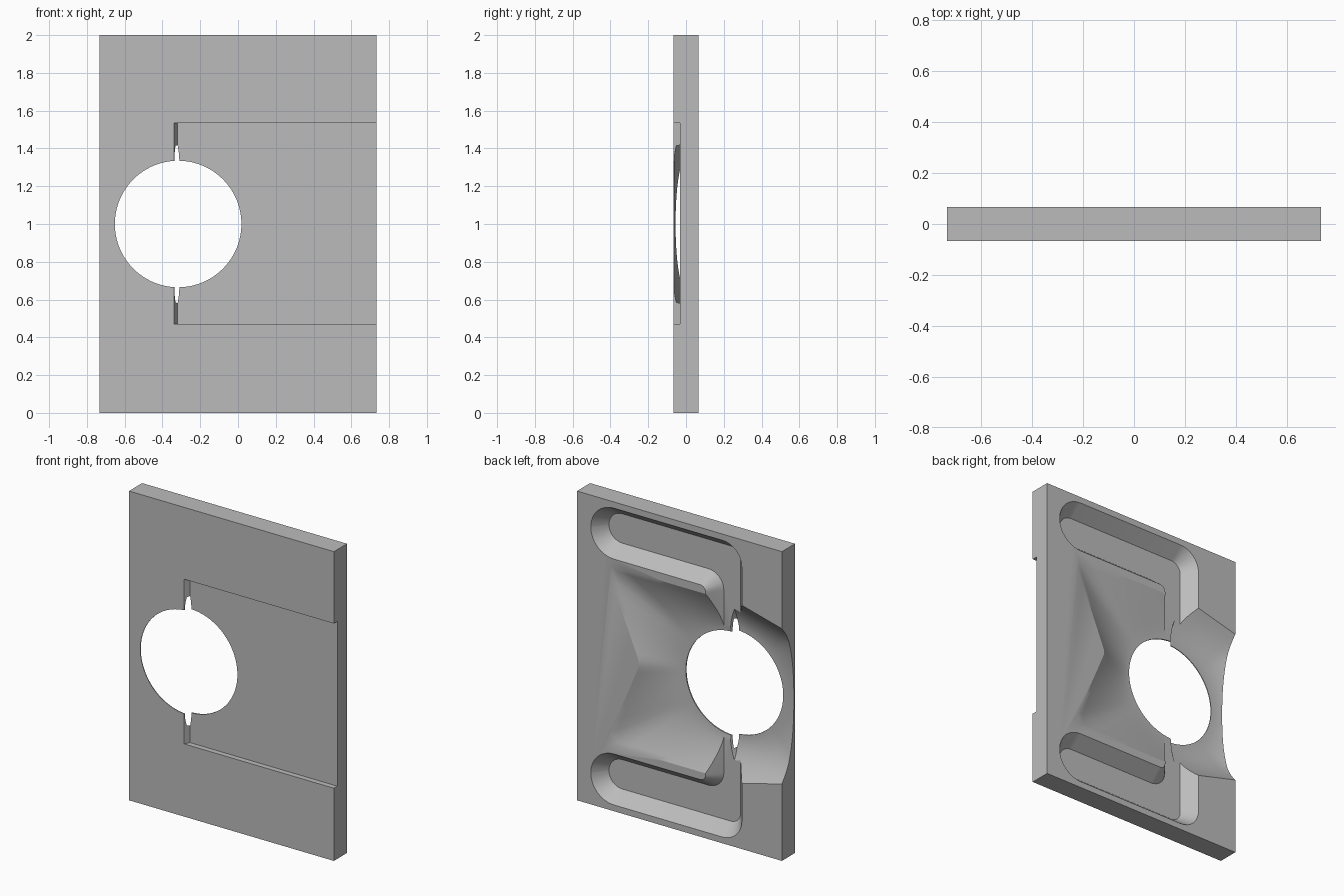
import bpy, bmesh
from math import sin, cos, pi, radians
from mathutils import Vector

if "Cube" in bpy.data.objects:
    bpy.data.objects.remove(bpy.data.objects["Cube"])

W, D, H = 0.733, 0.067, 2.0        # half width, half depth, height
CX, CZ, R = -0.317, 1.0, 0.335     # round opening

grey = bpy.data.materials.new("plain_grey")
grey.use_nodes = True
grey.diffuse_color = (0.5, 0.5, 0.5, 1)
grey.node_tree.nodes["Principled BSDF"].inputs["Base Color"].default_value = (0.5, 0.5, 0.5, 1)


def loft(name, rings, hub=None):
    """Closed solid through matching rings; ends are n-gons, or fans around a hub."""
    bm = bmesh.new()
    loops = [[bm.verts.new(p) for p in ring] for ring in rings]
    n = len(loops[0])
    for a, b in zip(loops, loops[1:]):
        for i in range(n):
            j = (i + 1) % n
            bm.faces.new((a[i], a[j], b[j], b[i]))
    for k, loop in enumerate((loops[0], loops[-1])):
        if hub:
            c = bm.verts.new(hub[k])
            for i in range(n):
                bm.faces.new((loop[i], loop[(i + 1) % n], c))
        else:
            bm.faces.new(loop)
    bmesh.ops.recalc_face_normals(bm, faces=bm.faces)
    mesh = bpy.data.meshes.new(name)
    bm.to_mesh(mesh)
    bm.free()
    mesh.materials.append(grey)
    ob = bpy.data.objects.new(name, mesh)
    bpy.context.collection.objects.link(ob)
    return ob


def rect(x0, x1, z0, z1, y):
    return [(x0, y, z0), (x1, y, z0), (x1, y, z1), (x0, y, z1)]


def rounded(corners, seg=8):
    """Outline with an arc-like curve at every corner that has a radius."""
    pts = []
    for i, (x, z, r) in enumerate(corners):
        p = Vector((x, z))
        if r <= 0:
            pts.append(p)
            continue
        a = (Vector(corners[i - 1][:2]) - p).normalized()
        b = (Vector(corners[(i + 1) % len(corners)][:2]) - p).normalized()
        centre = p + (a + b) * r       # right-angled corners
        for s in range(seg + 1):
            t = s / seg * pi / 2
            pts.append(centre - b * r * cos(t) - a * r * sin(t))
    return pts


# Plate
plate = loft("plate", [rect(-W, W, 0, H, -D), rect(-W, W, 0, H, D)])
cutters = []

# Front pocket, open on one side, with a sloped end wall
cutters.append(loft("pocket_cutter", [
    rect(-0.36, 1, 0.47, 1.535, -D - 0.035),
    rect(-0.32, 1, 0.47, 1.535, -0.032)]))

# Flared scoop on the back, reaching furthest along the diagonals
def reach(a):
    c, s = cos(a), abs(sin(a))
    if c >= 0:
        side = c - 0.42 * s
        top = 0.58 / max(s, 0.01)
        return min(top, 0.6 / side) if side > 0.01 else top
    return min(0.69, 0.61 / (s + 0.26 * abs(c)))


def scoop_ring(t, y=None):
    ring = []
    for i in range(96):
        a = 2 * pi * (i + 0.5) / 96
        base, power = (-0.024, 1.5) if cos(a) > 0 else (-0.062, 2)
        r = R + (reach(a) - R) * t
        depth = base + (D - base) * max(t, 0) ** power
        ring.append((CX + r * cos(a), depth if y is None else y, CZ + r * sin(a)))
    return ring


steps = [-0.08] + [k / 12 for k in range(13)]
cutters.append(loft("scoop_cutter",
                    [scoop_ring(t) for t in steps] + [scoop_ring(1.04, 0.1)],
                    hub=[(CX, -0.03, CZ), (CX, 0.1, CZ)]))

# Angled grooves with sloped walls, mirrored above and below the opening
def groove_ring(inset, y, side):
    i, end = inset, 0.164 - inset
    outline = rounded([
        (CX - 0.13 + i, 1.2, 0), (CX - 0.13 + i, 1.96 - i, 0.14 - i),
        (0.635 - i, 1.96 - i, end), (0.635 - i, 1.63 + i, end),
        (CX + 0.13 - i, 1.63 + i, 0.04 + i), (CX + 0.13 - i, 1.2, 0)])
    return [(p.x, y, CZ + side * (p.y - CZ)) for p in outline]


for side in (1, -1):
    cutters.append(loft("groove_cutter", [groove_ring(0.07, -0.02, side),
                                          groove_ring(-0.026, 0.1, side)]))

# Round opening
def circle(y):
    return [(CX + R * cos(2 * pi * i / 96), y, CZ + R * sin(2 * pi * i / 96)) for i in range(96)]


cutters.append(loft("opening_cutter", [circle(-0.2), circle(0.2)]))

# Cut everything out of the plate
bpy.ops.object.select_all(action='DESELECT')
bpy.context.view_layer.objects.active = plate
plate.select_set(True)
for cutter in cutters:
    cutter.hide_render = True
    mod = plate.modifiers.new("cut", 'BOOLEAN')
    mod.operation, mod.solver, mod.object = 'DIFFERENCE', 'EXACT', cutter
    bpy.ops.object.modifier_apply(modifier=mod.name)
    bpy.data.objects.remove(cutter)
bpy.ops.object.shade_smooth_by_angle(angle=radians(22))
